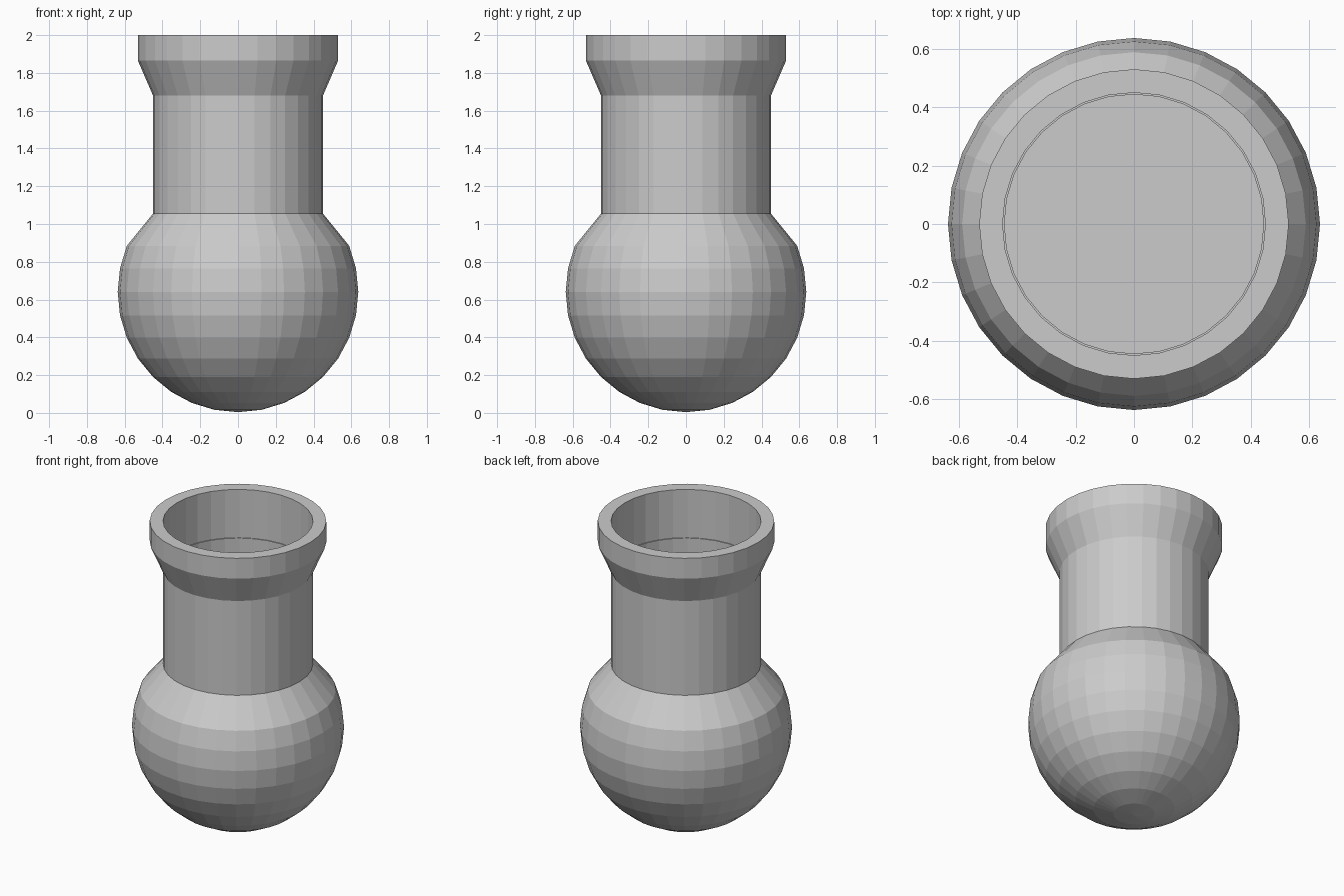
import bpy, bmesh, math

if "Cube" in bpy.data.objects:
    bpy.data.objects.remove(bpy.data.objects["Cube"])

SEG = 32
R = 0.637      # bulb radius
ZC = 0.641     # bulb centre height
WALL = 0.006   # glass thickness


def bulb_profile(r, first, last):
    """Points on the bulb from ring index first to last (0 = bottom pole)."""
    return [(r * math.sin(i * math.pi / 16), ZC - r * math.cos(i * math.pi / 16))
            for i in range(first, last + 1)]


def lathe(name, profile, closed=False):
    """Spin an (r, z) profile around z; points with r = 0 become poles."""
    bm = bmesh.new()
    rings = []
    for r, z in profile:
        if r < 1e-6:
            rings.append([bm.verts.new((0, 0, z))] * SEG)
        else:
            rings.append([bm.verts.new((r * math.cos(2 * math.pi * k / SEG),
                                        r * math.sin(2 * math.pi * k / SEG), z))
                          for k in range(SEG)])
    pairs = list(zip(rings, rings[1:]))
    if closed:
        pairs.append((rings[-1], rings[0]))
    for a, b in pairs:
        for k in range(SEG):
            n = (k + 1) % SEG
            bm.faces.new(list(dict.fromkeys((a[k], a[n], b[n], b[k]))))
    # close an open top with one flat face when the profile starts at a pole
    if not closed and profile[-1][0] > 1e-6:
        bm.faces.new(rings[-1])
    bmesh.ops.recalc_face_normals(bm, faces=bm.faces)
    mesh = bpy.data.meshes.new(name)
    bm.to_mesh(mesh)
    bm.free()
    obj = bpy.data.objects.new(name, mesh)
    bpy.context.collection.objects.link(obj)
    return obj


# Thin glass wall: outside of bulb and neck, then back down the inside
outer = bulb_profile(R, 0, 10) + [(0.45, 1.055), (0.45, 1.68)]
outer[0] = (0, outer[0][1])
inner = bulb_profile(R - WALL, 0, 10) + [(0.45 - WALL, 1.053), (0.45 - WALL, 1.68)]
inner[0] = (0, inner[0][1])
lathe("flask_glass", outer + inner[::-1])

# Thick flared lip
lathe("flask_lip", [(0.45, 1.68), (0.53, 1.865), (0.53, 2.0), (0.45, 2.0)], closed=True)

# Contents with a flat surface
fill = bulb_profile(R - 2 * WALL, 0, 9)
fill[0] = (0, fill[0][1])
lathe("liquid", fill)
